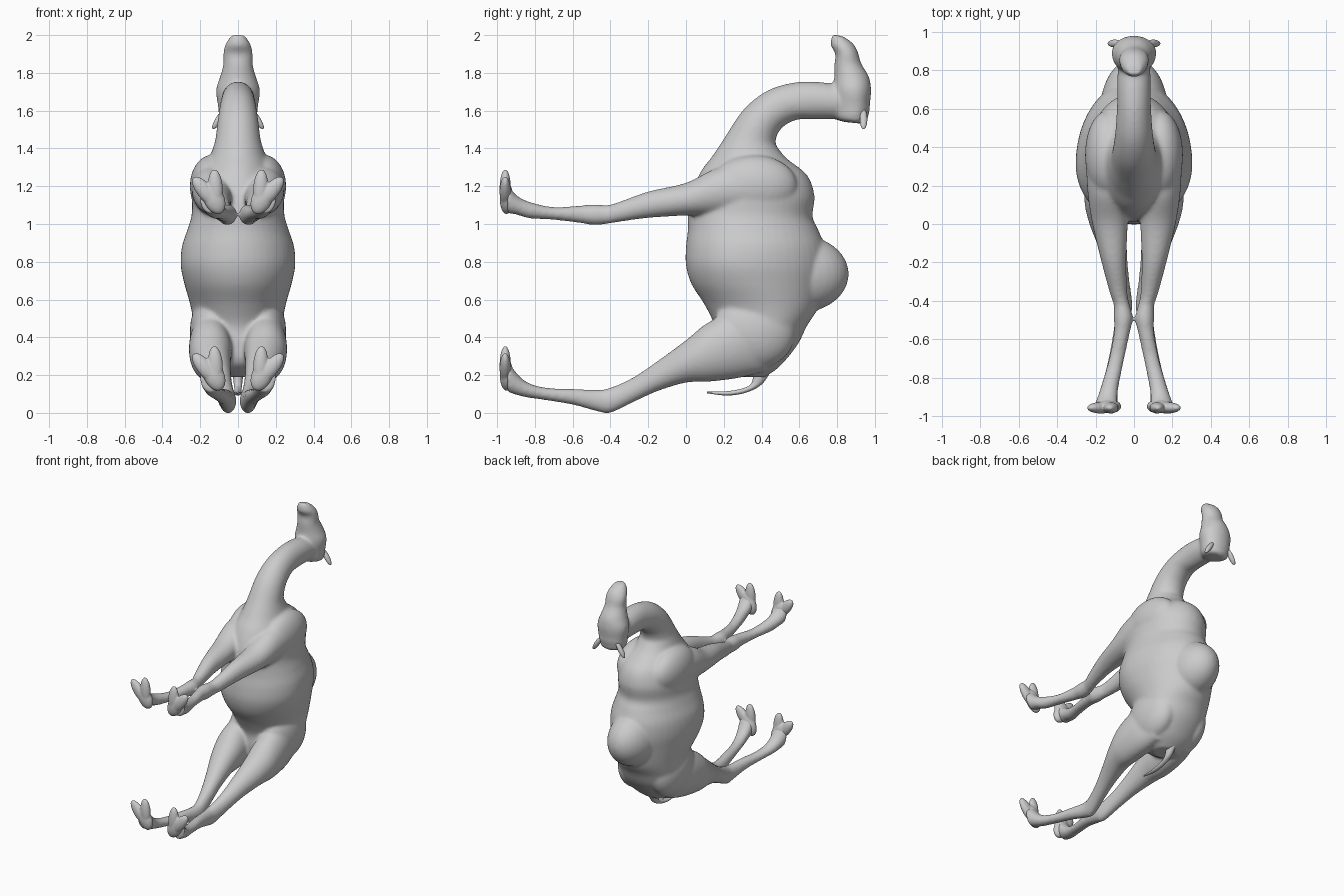
import bpy
import bmesh
from math import cos, sin, pi, radians
from mathutils import Matrix, Vector

if "Cube" in bpy.data.objects:
    bpy.data.objects.remove(bpy.data.objects["Cube"], do_unlink=True)

SIDES = 48
STEPS = 8
LEFT_AND_RIGHT = (1, -1)

# Single hide colour
hide = bpy.data.materials.new("soft grey hide")
hide.use_nodes = True
hide_colour = (0.6, 0.6, 0.6, 1)
hide.diffuse_color = hide_colour
hide.node_tree.nodes["Principled BSDF"].inputs["Base Color"].default_value = hide_colour


def smooth_rows(rows):
    """Catmull-Rom interpolation of the key cross-sections."""
    rows = [Vector(row) for row in rows]
    padded = [rows[0]] + rows + [rows[-1]]
    result = []
    for before, start, end, after in zip(padded, padded[1:], padded[2:], padded[3:]):
        for step in range(STEPS):
            t = step / STEPS
            bend = (end - before) * t
            bend += (2 * before - 5 * start + 4 * end - after) * t ** 2
            bend += (3 * start - before - 3 * end + after) * t ** 3
            result.append(start + bend / 2)
    return result + [rows[-1]]


def loft(bm, rows, side=1):
    """Each row: y, z of one edge, y, z of the other, x, half width, widest place."""
    rings = []
    for ya, za, yb, zb, x, half_width, widest in smooth_rows(rows):
        edge_a, edge_b = Vector((0, ya, za)), Vector((0, yb, zb))
        middle = edge_a.lerp(edge_b, widest)
        ring = []
        for i in range(SIDES):
            angle = 2 * pi * i / SIDES
            reach = (edge_b if sin(angle) > 0 else edge_a) - middle
            point = middle + reach * abs(sin(angle))
            point.x = side * (x + half_width * cos(angle))
            ring.append(bm.verts.new(point))
        rings.append(ring)
    for ring, following in zip(rings, rings[1:]):
        for i in range(SIDES):
            j = (i + 1) % SIDES
            bm.faces.new((ring[i], ring[j], following[j], following[i]))
    bm.faces.new(rings[0])
    bm.faces.new(rings[-1])


def ellipsoid(bm, centre, radii, tilt=0, side=1):
    x, y, z = centre
    place = Matrix.Translation((side * x, y, z))
    turn = Matrix.Rotation(radians(side * tilt), 4, 'Y')
    size = Matrix.Diagonal((*radii, 1))
    bmesh.ops.create_uvsphere(bm, u_segments=32, v_segments=20, radius=1,
                              matrix=place @ turn @ size)


def finish(bm, name, voxel=None, softness=0):
    """Turn the bmesh into a smooth object, optionally fused into one skin."""
    bmesh.ops.recalc_face_normals(bm, faces=bm.faces)
    for face in bm.faces:
        face.smooth = True
    mesh = bpy.data.meshes.new(name)
    bm.to_mesh(mesh)
    bm.free()
    mesh.materials.append(hide)
    obj = bpy.data.objects.new(name, mesh)
    bpy.context.collection.objects.link(obj)
    if voxel:
        fuse = obj.modifiers.new("fuse", 'REMESH')
        fuse.mode = 'VOXEL'
        fuse.voxel_size = voxel
        fuse.use_smooth_shade = True
        soften = obj.modifiers.new("soften", 'SMOOTH')
        soften.factor = 0.5
        soften.iterations = softness


def limb(rows):
    """Limb rows: y, lower z, upper z, x, half width."""
    return [(y, low, y, high, x, width, 0.5) for y, low, high, x, width in rows]


def central(rows):
    """Centred rows: both edge points, half width, widest place."""
    return [(ya, za, yb, zb, 0, width, widest) for ya, za, yb, zb, width, widest in rows]


# Rump, barrel and chest
torso = central([
    (.27, .19, .42, .19, .09, .5),
    (.17, .26, .5, .25, .18, .6),
    (.15, .36, .59, .36, .225, .6),
    (.15, .46, .64, .46, .235, .58),
    (.1, .57, .695, .55, .25, .52),
    (.03, .68, .73, .68, .283, .45),
    (0, .78, .745, .78, .303, .42),
    (0, .88, .735, .88, .297, .43),
    (.01, .97, .7, .97, .268, .45),
    (.01, 1.06, .67, 1.04, .245, .5),
    (.03, 1.17, .68, 1.15, .24, .5),
    (.08, 1.28, .64, 1.26, .2, .5),
    (.14, 1.36, .53, 1.35, .15, .5),
    (.2, 1.45, .475, 1.42, .122, .5),
])
# Arched neck, starting inside the chest
neck = central([
    (.14, 1.36, .53, 1.35, .15, .5),
    (.2, 1.45, .475, 1.42, .122, .5),
    (.3, 1.6, .5, 1.5, .107, .5),
    (.42, 1.7, .58, 1.55, .095, .5),
    (.56, 1.747, .68, 1.555, .088, .5),
    (.7, 1.752, .8, 1.555, .087, .5),
    (.85, 1.73, .88, 1.56, .08, .5),
])
# Skull to muzzle
head = central([
    (.84, 1.54, .94, 1.53, .06, .6),
    (.79, 1.56, .96, 1.55, .095, .6),
    (.78, 1.63, .973, 1.63, .107, .6),
    (.78, 1.71, .98, 1.71, .116, .55),
    (.785, 1.78, .968, 1.78, .095, .5),
    (.785, 1.84, .928, 1.85, .078, .5),
    (.79, 1.9, .91, 1.91, .078, .5),
    (.765, 1.95, .885, 1.955, .066, .5),
    (.775, 2.003, .835, 1.993, .038, .5),
])
front_leg = limb([
    (.3, 1.06, 1.32, .15, .1),
    (.15, 1.05, 1.29, .14, .1),
    (0, 1.045, 1.218, .125, .092),
    (-.2, 1.032, 1.172, .105, .064),
    (-.36, 1.01, 1.115, .08, .046),
    (-.42, 1, 1.1, .064, .042),
    (-.49, .994, 1.104, .056, .05),
    (-.56, 1.005, 1.098, .062, .042),
    (-.7, 1.022, 1.09, .09, .04),
    (-.83, 1.03, 1.118, .122, .045),
    (-.9, 1.05, 1.155, .138, .052),
    (-.945, 1.055, 1.215, .145, .06),
])
hind_leg = limb([
    (.42, .22, .5, .13, .08),
    (.28, .185, .54, .14, .112),
    (.12, .165, .48, .145, .113),
    (0, .16, .385, .135, .097),
    (-.15, .115, .275, .105, .069),
    (-.28, .056, .188, .078, .052),
    (-.4, 0, .134, .055, .045),
    (-.47, .008, .122, .055, .042),
    (-.6, .043, .128, .074, .04),
    (-.75, .068, .135, .105, .04),
    (-.86, .085, .175, .13, .047),
    (-.945, .11, .275, .145, .06),
])

# Fused body with hump, poll, shoulders, thighs and legs
body = bmesh.new()
for part in (torso, neck, head):
    loft(body, part)
ellipsoid(body, (0, .6, .735), (.175, .262, .205))
ellipsoid(body, (0, .91, 1.62), (.1, .064, .085))
for side in LEFT_AND_RIGHT:
    ellipsoid(body, (.14, .36, 1.2), (.115, .23, .165), side=side)
    ellipsoid(body, (.135, .36, .43), (.12, .22, .2), side=side)
    loft(body, front_leg, side)
    loft(body, hind_leg, side)
finish(body, "body", 0.01, 12)

# Two-toed feet with a webbed pad
for pair, heel in (("front", 1.1), ("hind", .165)):
    for side in LEFT_AND_RIGHT:
        foot = bmesh.new()
        ellipsoid(foot, (.128, -.95, heel + .035), (.055, .036, .088), 25, side)
        ellipsoid(foot, (.12, -.957, heel + .085), (.04, .03, .105), 3, side)
        ellipsoid(foot, (.172, -.957, heel + .07), (.042, .03, .1), 40, side)
        side_name = "left" if side > 0 else "right"
        finish(foot, f"{pair}_{side_name}_foot", 0.006, 5)

# Ears
for side in LEFT_AND_RIGHT:
    ear = bmesh.new()
    ellipsoid(ear, (.1, .94, 1.555), (.018, .02, .062), -33, side)
    finish(ear, "left_ear" if side > 0 else "right_ear")

# Curved tail
tail = bmesh.new()
loft(tail, central([
    (.36, .22, .45, .22, .03, .5),
    (.345, .155, .4, .15, .022, .5),
    (.3, .13, .32, .108, .018, .5),
    (.22, .115, .22, .092, .016, .5),
    (.11, .112, .11, .104, .006, .5),
]))
finish(tail, "tail")
